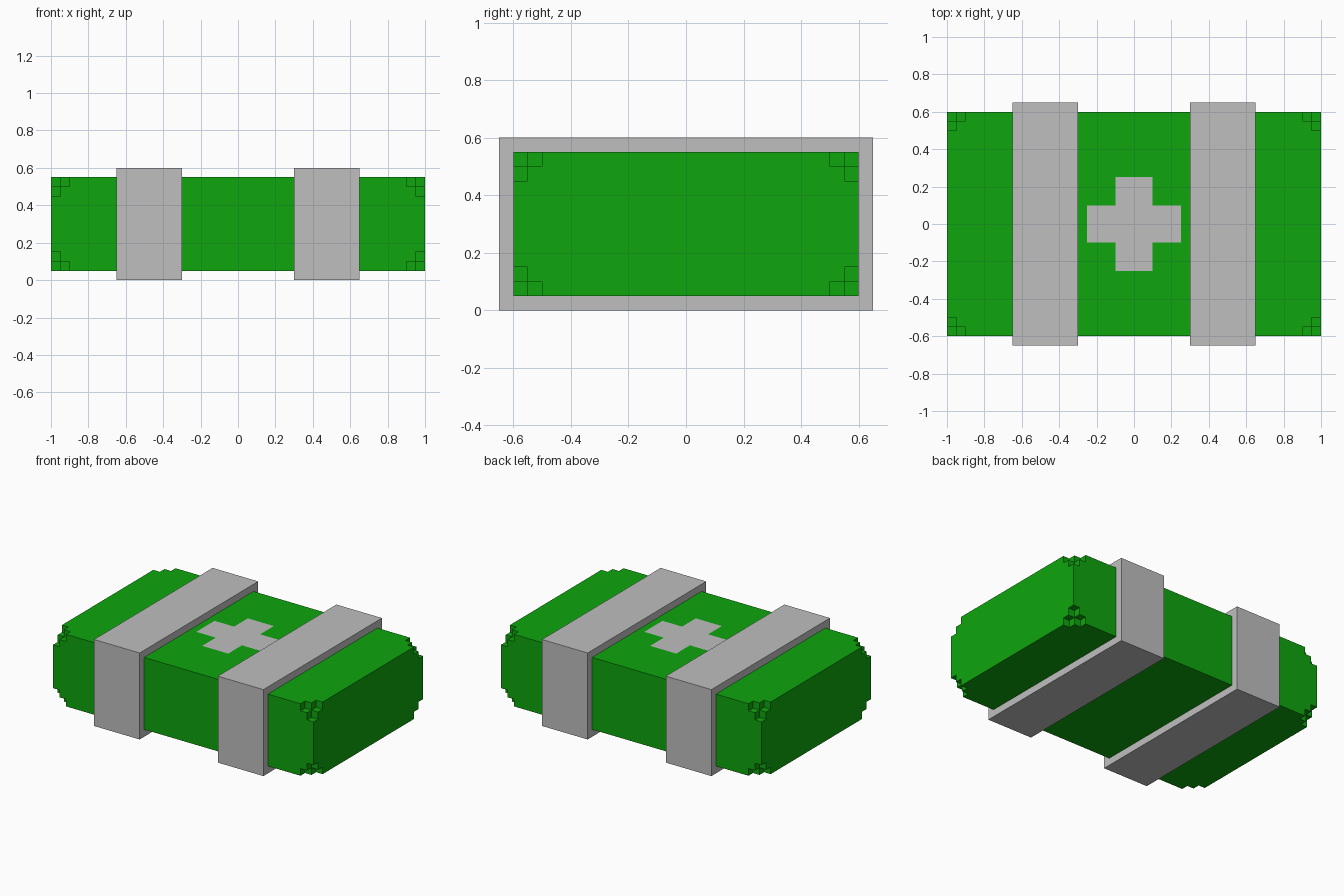
import bpy
import bmesh
from mathutils import Vector

old = bpy.data.objects.get("Cube")
if old:
    bpy.data.objects.remove(old, do_unlink=True)


def make_material(name, rgb):
    mat = bpy.data.materials.new(name)
    mat.use_nodes = True
    color = (*rgb, 1.0)
    mat.diffuse_color = color
    mat.node_tree.nodes["Principled BSDF"].inputs["Base Color"].default_value = color
    return mat


GREEN = make_material("green", (0.0044, 0.381, 0.0044))
GREY = make_material("light grey", (0.521, 0.521, 0.521))


def add_object(name, bm, materials):
    mesh = bpy.data.meshes.new(name)
    bm.to_mesh(mesh)
    bm.free()
    for mat in materials:
        mesh.materials.append(mat)
    obj = bpy.data.objects.new(name, mesh)
    bpy.context.collection.objects.link(obj)
    return obj


# Block grid lines: two small steps at each end, plus the cross lines
LINES = [
    [-1, -0.95, -0.9, -0.25, -0.1, 0.1, 0.25, 0.9, 0.95, 1],
    [-0.6, -0.55, -0.5, -0.25, -0.1, 0.1, 0.25, 0.5, 0.55, 0.6],
    [0.05, 0.1, 0.15, 0.45, 0.5, 0.55],
]
COUNTS = [len(line) - 1 for line in LINES]


def is_solid(cell):
    """Inside the grid, and not one of the four blocks missing at a corner."""
    if any(c < 0 or c >= n for c, n in zip(cell, COUNTS)):
        return False
    return sum(min(c, n - 1 - c) for c, n in zip(cell, COUNTS)) > 1


def in_cross(p):
    near, far = sorted((abs(p.x), abs(p.y)))
    return p.z > 0.549 and near < 0.1 and far < 0.25


# Body: the exposed faces of the blocks, with the cross cut into the top
bm = bmesh.new()
cells = [(i, j, k) for i in range(COUNTS[0])
         for j in range(COUNTS[1]) for k in range(COUNTS[2])]
for cell in filter(is_solid, cells):
    for axis in range(3):
        u, v = (axis + 1) % 3, (axis + 2) % 3
        for side in (0, 1):
            neighbour = list(cell)
            neighbour[axis] += 2 * side - 1
            if is_solid(neighbour):
                continue
            corners = []
            for du, dv in ((0, 0), (1, 0), (1, 1), (0, 1)):
                index = list(cell)
                index[axis] += side
                index[u] += du
                index[v] += dv
                corners.append(Vector([LINES[a][index[a]] for a in range(3)]))
            if side == 0:
                corners.reverse()
            face = bm.faces.new([bm.verts.new(c) for c in corners])
            face.material_index = int(in_cross(face.calc_center_median()))
bmesh.ops.remove_doubles(bm, verts=bm.verts, dist=0.0001)
bmesh.ops.dissolve_limit(bm, angle_limit=0.01, verts=bm.verts, edges=bm.edges,
                         delimit={'MATERIAL'})
add_object("case_body", bm, [GREEN, GREY])

# Straps wrapped around the body
for name, side in (("left_strap", 1), ("right_strap", -1)):
    bm = bmesh.new()
    bmesh.ops.create_cube(bm, size=1)
    bmesh.ops.scale(bm, vec=(0.35, 1.3, 0.6), verts=bm.verts)
    strap = add_object(name, bm, [GREY])
    strap.location = (side * 0.475, 0, 0.3)
